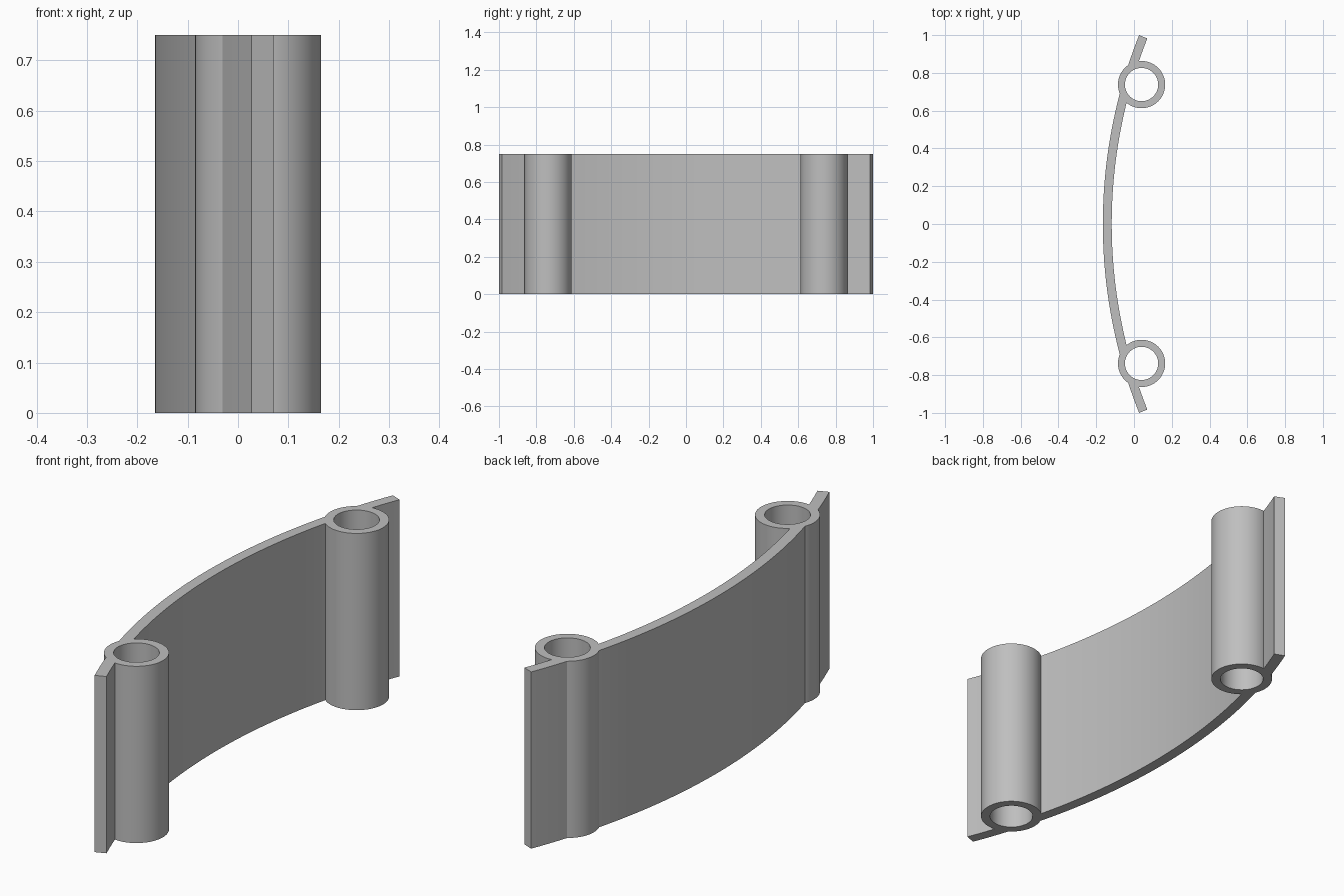
import bpy, bmesh, math

cube = bpy.data.objects.get("Cube")
if cube:
    bpy.data.objects.remove(cube, do_unlink=True)

HEIGHT = 0.75
RADIUS = 2.70          # outer radius of the curved plate
THICK = 0.047
LEFT = -0.165          # outermost x of the plate
TUBE_X, TUBE_Y = 0.04, 0.738
TUBE_R, BORE_R = 0.125, 0.088

grey = bpy.data.materials.new("plain grey")
grey.use_nodes = True
colour = (0.52, 0.52, 0.52, 1)
grey.diffuse_color = colour
grey.node_tree.nodes["Principled BSDF"].inputs["Base Color"].default_value = colour


def extrude_profile(name, points, z0, z1):
    """Closed xy outline raised into a solid."""
    bm = bmesh.new()
    face = bm.faces.new([bm.verts.new((x, y, z0)) for x, y in points])
    top = bmesh.ops.extrude_face_region(bm, geom=[face])["geom"]
    verts = [v for v in top if isinstance(v, bmesh.types.BMVert)]
    bmesh.ops.translate(bm, vec=(0, 0, z1 - z0), verts=verts)
    bmesh.ops.recalc_face_normals(bm, faces=bm.faces)
    mesh = bpy.data.meshes.new(name)
    bm.to_mesh(mesh)
    bm.free()
    mesh.materials.append(grey)
    obj = bpy.data.objects.new(name, mesh)
    bpy.context.collection.objects.link(obj)
    return obj


def arc(cx, cy, r, a0, a1, n):
    return [(cx + r * math.cos(a0 + (a1 - a0) * i / n),
             cy + r * math.sin(a0 + (a1 - a0) * i / n)) for i in range(n + 1)]


def combine(target, tool, operation):
    mod = target.modifiers.new(operation.lower(), "BOOLEAN")
    mod.operation, mod.solver, mod.object = operation, "EXACT", tool
    bpy.context.view_layer.objects.active = target
    bpy.ops.object.modifier_apply(modifier=mod.name)
    bpy.data.objects.remove(tool, do_unlink=True)


# Curved plate with square-cut ends
half = math.asin(1 / RADIUS)
cx = LEFT + RADIUS
outline = arc(cx, 0, RADIUS, math.pi - half, math.pi + half, 48)
outline += arc(cx, 0, RADIUS - THICK, math.pi + half, math.pi - half, 48)
bracket = extrude_profile("curved_bracket", outline, 0, HEIGHT)

# Tubes joined to the plate, then bored through
for radius, z0, z1, operation in ((TUBE_R, 0, HEIGHT, "UNION"),
                                  (BORE_R, -0.1, HEIGHT + 0.1, "DIFFERENCE")):
    for side in (-1, 1):
        circle = arc(TUBE_X, side * TUBE_Y, radius, 0, math.tau, 64)[:-1]
        combine(bracket, extrude_profile("tube_tool", circle, z0, z1), operation)

bpy.ops.object.select_all(action="DESELECT")
bracket.select_set(True)
bpy.context.view_layer.objects.active = bracket
bpy.ops.object.shade_smooth_by_angle(angle=math.radians(25))
